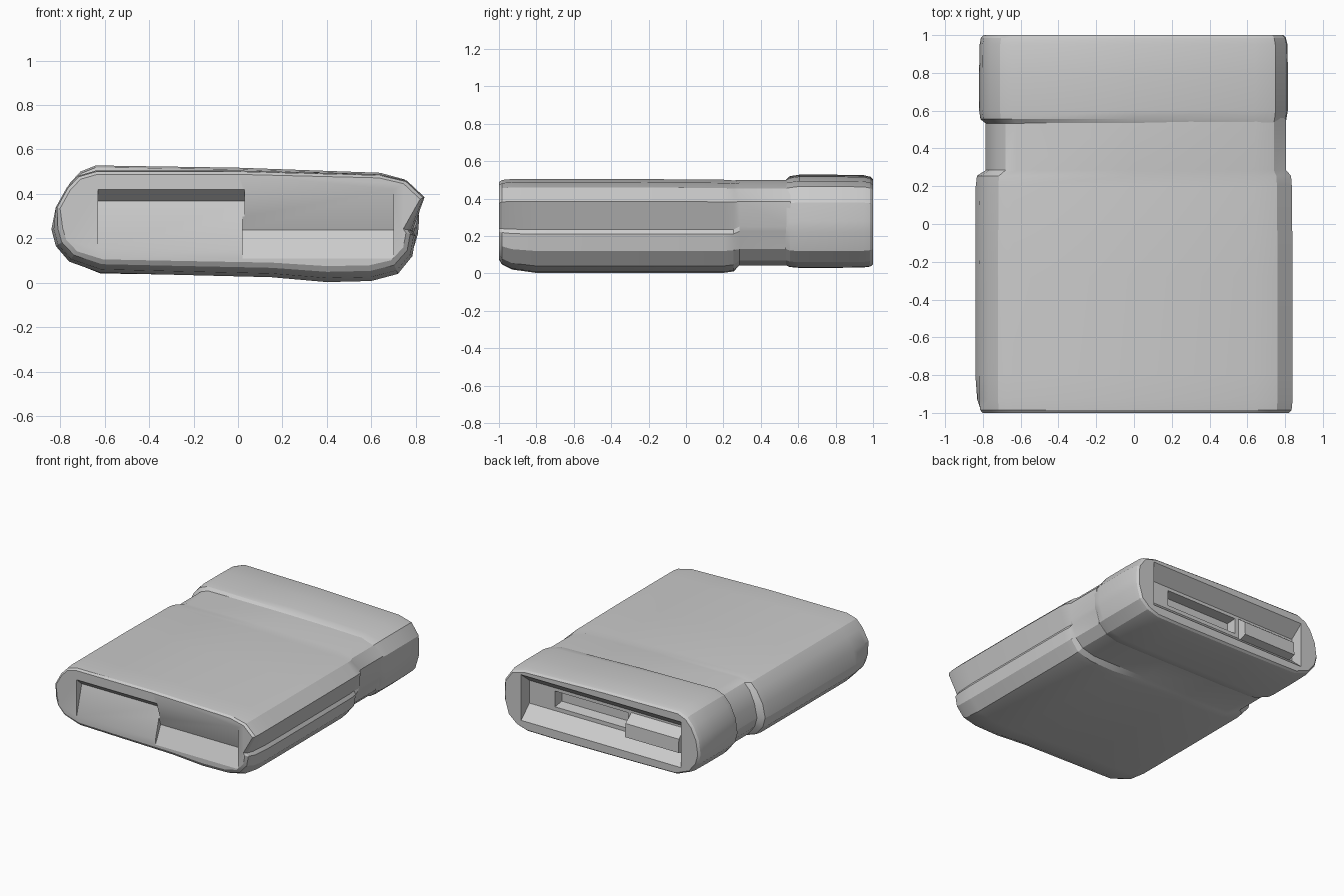
import bpy
import bmesh

if "Cube" in bpy.data.objects:
    bpy.data.objects.remove(bpy.data.objects["Cube"])

# Cross-sections (x, z), clockwise from upper left; all have 20 points
BODY = [(-0.64, .505), (0, .505), (.64, .488), (.76, .46), (.84, .385), (.785, .235),
        (.80, .21), (.785, .12), (.72, .04), (.60, .008), (.40, .003), (.15, .025),
        (-.25, .035), (-.62, .045), (-.76, .095), (-.82, .165), (-.84, .24),
        (-.82, .34), (-.77, .43), (-.72, .482)]
NECK = [(-.62, .50), (0, .50), (.64, .485), (.74, .455), (.805, .385), (.80, .25),
        (.79, .225), (.76, .13), (.70, .07), (.60, .043), (.40, .043), (.15, .043),
        (-.25, .045), (-.60, .055), (-.71, .10), (-.765, .17), (-.785, .24),
        (-.765, .34), (-.725, .43), (-.68, .477)]
CAP = [(-.64, .528), (0, .518), (.64, .495), (.75, .465), (.81, .38), (.815, .28),
       (.81, .22), (.78, .12), (.71, .06), (.62, .032), (.40, .03), (.15, .032),
       (-.25, .036), (-.62, .042), (-.74, .09), (-.80, .165), (-.82, .24),
       (-.805, .35), (-.76, .445), (-.71, .50)]


def shrink(p, up, low):
    """Pull a section point towards the long middle line of the section."""
    x, z = p
    m = max(-.55, min(.55, x))
    s = up if z > .24 else low
    return m + (x - m) * (up + s) / 2, .26 + (z - .26) * s


def loft(name, stations):
    """Skin sections along y; each station is (y, section, upper scale, lower scale)."""
    bm = bmesh.new()
    rings = []
    for y, prof, up, low in stations:
        pts = [shrink(p, up, low) for p in prof]
        rings.append([bm.verts.new((x, y, z)) for x, z in pts])
    n = len(BODY)
    for a, b in zip(rings, rings[1:]):
        for i in range(n):
            j = (i + 1) % n
            bm.faces.new((a[i], a[j], b[j], b[i]))
    bm.faces.new(rings[0])
    bm.faces.new(rings[-1])
    return finish(name, bm)


def prism(name, tri, x0, x1):
    """Extrude a y-z outline between two x positions."""
    bm = bmesh.new()
    a = [bm.verts.new((x0, y, z)) for y, z in tri]
    b = [bm.verts.new((x1, y, z)) for y, z in tri]
    for i in range(len(tri)):
        j = (i + 1) % len(tri)
        bm.faces.new((a[i], a[j], b[j], b[i]))
    bm.faces.new(a)
    bm.faces.new(b)
    return finish(name, bm)


def finish(name, bm):
    bmesh.ops.recalc_face_normals(bm, faces=bm.faces)
    me = bpy.data.meshes.new(name)
    bm.to_mesh(me)
    bm.free()
    ob = bpy.data.objects.new(name, me)
    bpy.context.collection.objects.link(ob)
    return ob


def carve(target, cutters):
    """Apply boolean cuts, then remove the cutters."""
    for c in cutters:
        mod = target.modifiers.new("cut", 'BOOLEAN')
        mod.operation, mod.solver, mod.object = 'DIFFERENCE', 'EXACT', c
        bpy.context.view_layer.objects.active = target
        bpy.ops.object.modifier_apply(modifier=mod.name)
        bpy.data.objects.remove(c)


def smooth(ob):
    bpy.ops.object.select_all(action='DESELECT')
    ob.select_set(True)
    bpy.context.view_layer.objects.active = ob
    bpy.ops.object.shade_smooth_by_angle(angle=.4)


# Main body with the narrower neck behind it
body = loft("case_body", [
    (-1.0, BODY, .93, .72), (-.985, BODY, .98, .82), (-.93, BODY, 1, .93),
    (-.80, BODY, 1, 1), (-.28, BODY, 1, 1), (.20, BODY, .985, 1),
    (.255, BODY, .97, .97), (.285, NECK, 1, 1), (.56, NECK, 1, 1)])

# Front: slanted recess on the left, folded groove on the right
carve(body, [
    prism("left_cut", [(-1.03, .425), (-1.0, .42), (-.94, .368), (-1.0, .15), (-1.03, .15)], -.63, .03),
    prism("right_cut", [(-1.03, .43), (-1.0, .42), (-.94, .238), (-1.0, .11), (-1.03, .11)], .02, .70)])

# Raised end cap
cap = loft("end_cap", [
    (.53, NECK, .99, .99), (.555, CAP, .97, .98), (.605, CAP, 1, 1), (.80, CAP, 1, 1),
    (.95, CAP, .99, .99), (.985, CAP, .96, .97), (1.0, CAP, .91, .92)])

# Back: tapering opening with a deeper slot
carve(cap, [
    prism("opening", [(1.03, .455), (1.0, .45), (.90, .37), (.90, .20), (1.0, .11), (1.03, .10)], -.66, .66),
    prism("slot", [(1.03, .355), (.82, .34), (.82, .24), (1.03, .21)], -.15, .45)])

# Slanted flap inside the back opening
flap = prism("inner_flap", [(.88, .37), (.97, .30), (.975, .20), (.88, .17)], -.62, -.18)

for ob in (body, cap, flap):
    smooth(ob)
